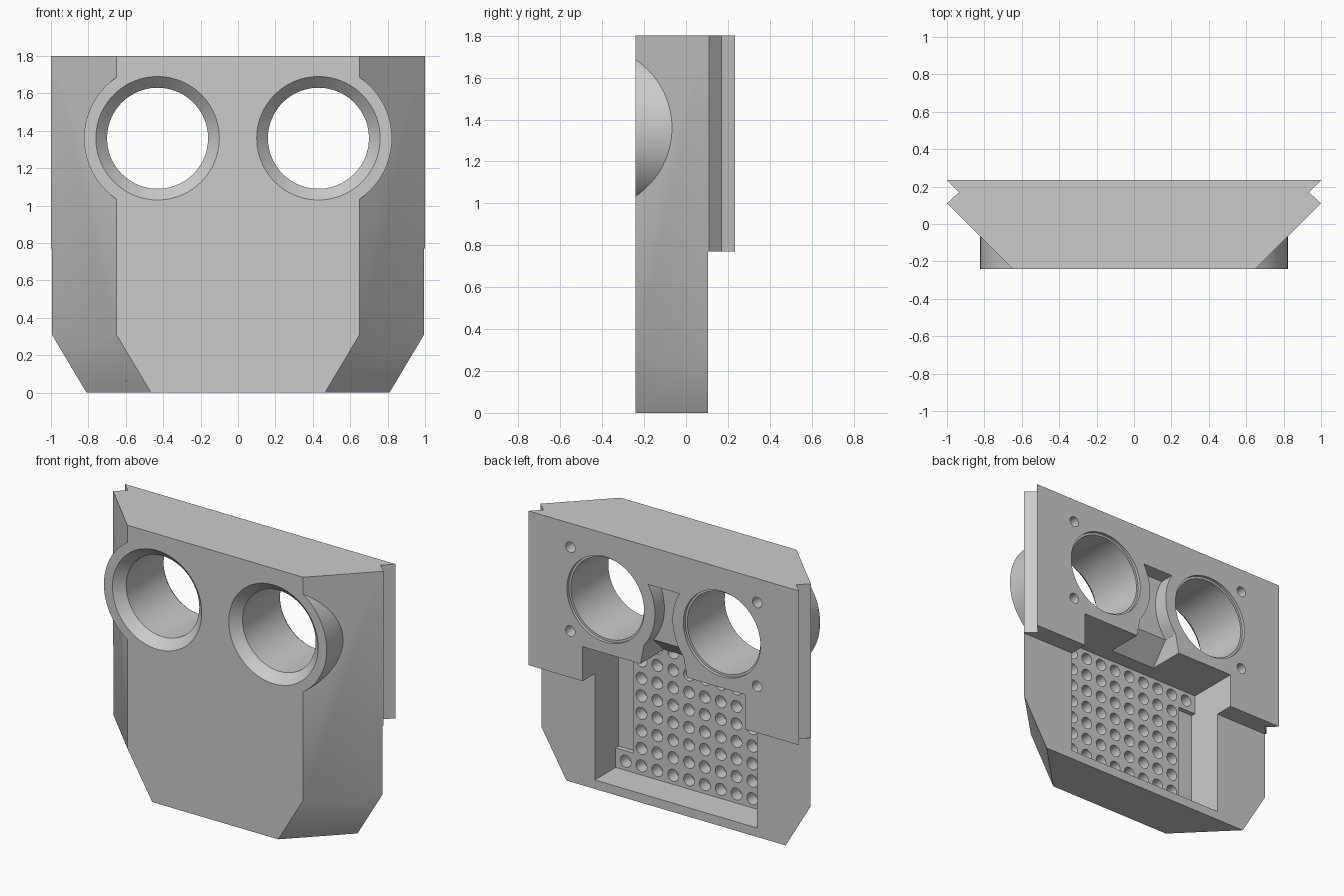
import bpy, bmesh
from math import sin, cos, pi, sqrt, radians

if "Cube" in bpy.data.objects:
    bpy.data.objects.remove(bpy.data.objects["Cube"])


def loft(name, parts):
    """Each part is a list of rings (equal point counts), skinned and capped."""
    bm = bmesh.new()
    for rings in parts:
        vs = [[bm.verts.new(p) for p in ring] for ring in rings]
        n = len(vs[0])
        for a, b in zip(vs, vs[1:]):
            for i in range(n):
                j = (i + 1) % n
                bm.faces.new((a[i], a[j], b[j], b[i]))
        bm.faces.new(vs[0])
        bm.faces.new(vs[-1])
    bmesh.ops.recalc_face_normals(bm, faces=bm.faces)
    mesh = bpy.data.meshes.new(name)
    bm.to_mesh(mesh)
    bm.free()
    ob = bpy.data.objects.new(name, mesh)
    bpy.context.collection.objects.link(ob)
    return ob


def lathe_y(x, z, profile, seg):
    """Rings around an axis parallel to y; profile is (y, radius)."""
    return [[(x + r * cos(2 * pi * i / seg), y, z + r * sin(2 * pi * i / seg))
             for i in range(seg)] for y, r in profile]


def box(x0, x1, y0, y1, z0, z1):
    return [[(x0, y0, z), (x1, y0, z), (x1, y1, z), (x0, y1, z)] for z in (z0, z1)]


def mirrored(half):
    """Closes a half outline (x, other) across x = 0."""
    return half + [(-x, v) for x, v in reversed(half)]


def combine(target, tool, operation):
    tool.hide_render = True
    mod = target.modifiers.new(operation.lower(), 'BOOLEAN')
    mod.operation, mod.object, mod.solver = operation, tool, 'EXACT'
    bpy.context.view_layer.objects.active = target
    bpy.ops.object.modifier_apply(modifier=mod.name)
    bpy.data.objects.remove(tool, do_unlink=True)


FRONT, MID, BACK, FLOOR = -0.24, 0.105, 0.235, -0.115
EYE_X, EYE_Z = 0.43, 1.36

# main body with slanted sides and cut lower corners
body = loft("housing", [[
    [(x, y, z) for x, y in mirrored([(0.65 - c, FRONT), (0.995 - c, MID)])]
    for z, c in ((0, 0.185), (0.31, 0), (1.8, 0))]])

# upper back plate with V grooves along its sides
plate = mirrored([(0.88, 0), (1, 0.11), (0.935, 0.17), (1, BACK)])
combine(body, loft("back_plate", [[[(x, y, z) for x, y in plate] for z in (0.77, 1.8)]]), 'UNION')

# round bosses around the two openings
combine(body, loft("eye_bosses", [lathe_y(s * EYE_X, EYE_Z, [(FRONT, 0.393), (0, 0.393)], 96)
                                  for s in (-1, 1)]), 'UNION')

# bevelled through openings and screw holes
cuts = []
for s in (-1, 1):
    cuts.append(lathe_y(s * EYE_X, EYE_Z, [(-0.26, 0.35), (-0.18, 0.27), (0.215, 0.27),
                                           (0.215, 0.285), (0.3, 0.285)], 96))
    for dz in (-0.28, 0.28):
        cuts.append(lathe_y(s * 0.69, EYE_Z + dz, [(0.1, 0.035), (0.3, 0.035)], 24))
combine(body, loft("opening_cutter", cuts), 'DIFFERENCE')

# rectangular rear pocket
combine(body, loft("pocket_cutter", [box(-0.6, 0.6, FLOOR, 0.4, 0.06, 1.0)]), 'DIFFERENCE')

# nose recess between the openings, sides concentric with them
zs = [1.545 - 0.415 * i / 16 for i in range(17)]
nose = mirrored([(EYE_X - sqrt(0.365 ** 2 - (z - EYE_Z) ** 2), z) for z in zs] + [(0.175, 0.985)])
combine(body, loft("nose_cutter", [[[(x, y, z) for x, z in nose] for y in (0.135, 0.4)]]), 'DIFFERENCE')

# sloped foot of the nose recess, running into the pocket
foot = [[(-w, y0, z), (w, y0, z), (w, 0.2, z), (-w, 0.2, z)]
        for w, y0, z in ((0.147, 0.135, 1.13), (0.175, -0.032, 0.985))]
combine(body, loft("nose_foot_cutter", [foot]), 'DIFFERENCE')

# side channels in the pocket floor, leaving one corner tab each
combine(body, loft("channel_cutter", [
    box(0.468, 0.6, -0.147, 0.0, 0.19, 1.0),
    box(-0.6, -0.468, -0.147, 0.0, 0.06, 0.87)]), 'DIFFERENCE')

# grid of blind holes in the pocket floor
pitch, dimples = 0.117, []
for c in range(10):
    for r in range(8):
        if (c == 9 and r > 0) or (c == 0 and r < 7):
            continue
        dimples.append(lathe_y((c - 4.5) * pitch, 0.53 + (r - 3.5) * pitch,
                               [(FLOOR - 0.08, 0.04), (FLOOR + 0.03, 0.04)], 20))
combine(body, loft("hole_grid_cutter", dimples), 'DIFFERENCE')

# smooth round walls, crisp edges
bpy.ops.object.select_all(action='DESELECT')
body.select_set(True)
bpy.context.view_layer.objects.active = body
bpy.ops.object.shade_smooth_by_angle(angle=radians(25))
